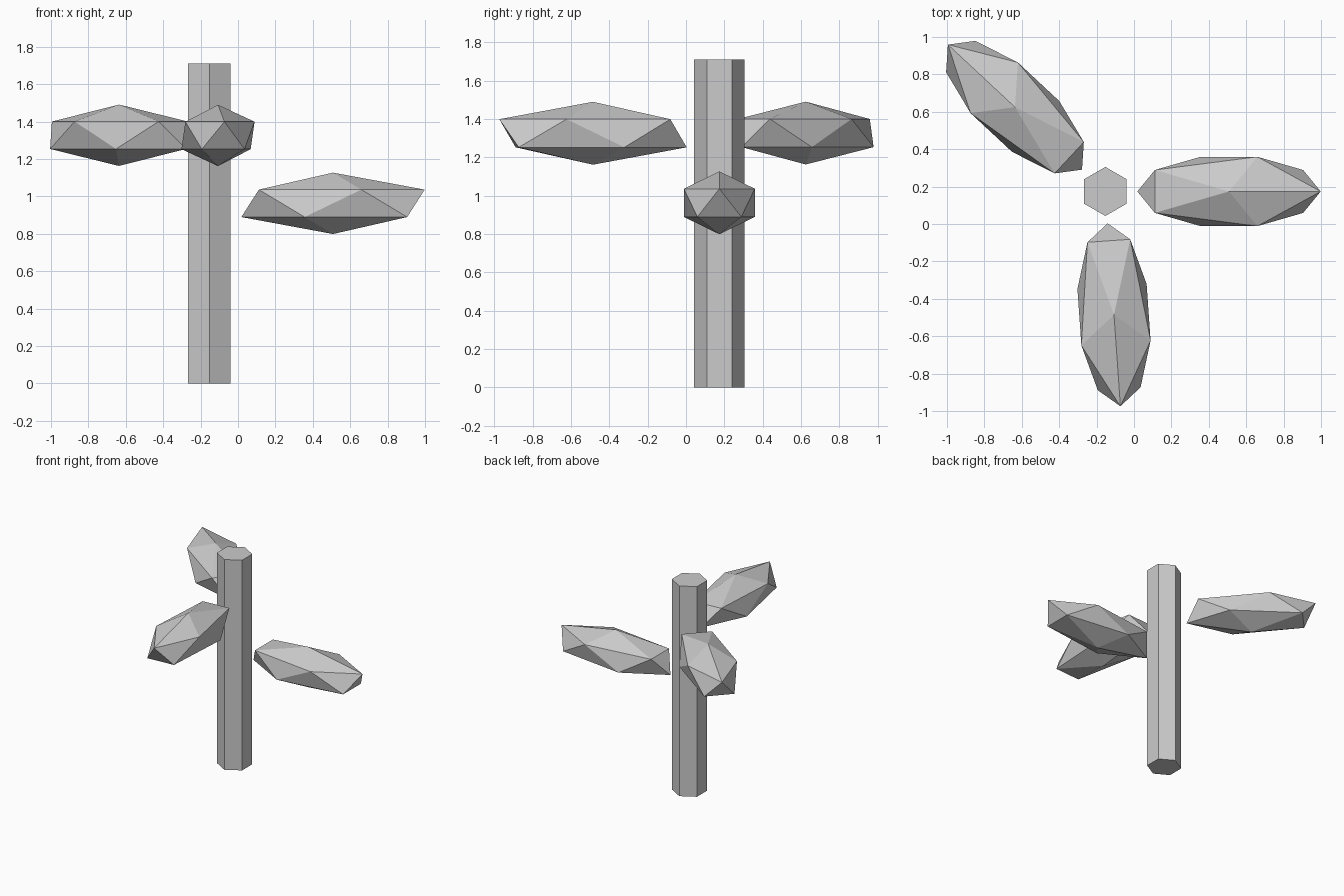
import bpy
from math import radians, cos, sin

cube = bpy.data.objects.get("Cube")
if cube:
    bpy.data.objects.remove(cube, do_unlink=True)

GREY = (0.6, 0.6, 0.6, 1)
grey = bpy.data.materials.new("plain grey")
grey.use_nodes = True
grey.diffuse_color = GREY
grey.node_tree.nodes["Principled BSDF"].inputs["Base Color"].default_value = GREY

TRUNK_X, TRUNK_Y = -0.153, 0.174
TRUNK_HEIGHT = 1.71
LEAF_REACH = 0.661  # trunk axis to leaf centre


def finish(name):
    obj = bpy.context.object
    obj.name = name
    obj.data.materials.append(grey)
    return obj


# Six-sided trunk
bpy.ops.mesh.primitive_cylinder_add(
    vertices=6, radius=0.131, depth=TRUNK_HEIGHT,
    location=(TRUNK_X, TRUNK_Y, TRUNK_HEIGHT / 2))
finish("trunk")


# Stretched icosahedron leaf clumps, pointing out from the trunk
def leaf_clump(name, degrees, height):
    angle = radians(degrees)
    bpy.ops.mesh.primitive_ico_sphere_add(
        subdivisions=1, radius=1, rotation=(0, 0, angle),
        location=(TRUNK_X + LEAF_REACH * cos(angle),
                  TRUNK_Y + LEAF_REACH * sin(angle), height))
    finish(name).scale = (0.548, 0.218, 0.164)


leaf_clump("left_leaf_clump", 0, 0.963)
leaf_clump("front_leaf_clump", -86, 1.326)
leaf_clump("back_right_leaf_clump", 137, 1.327)
